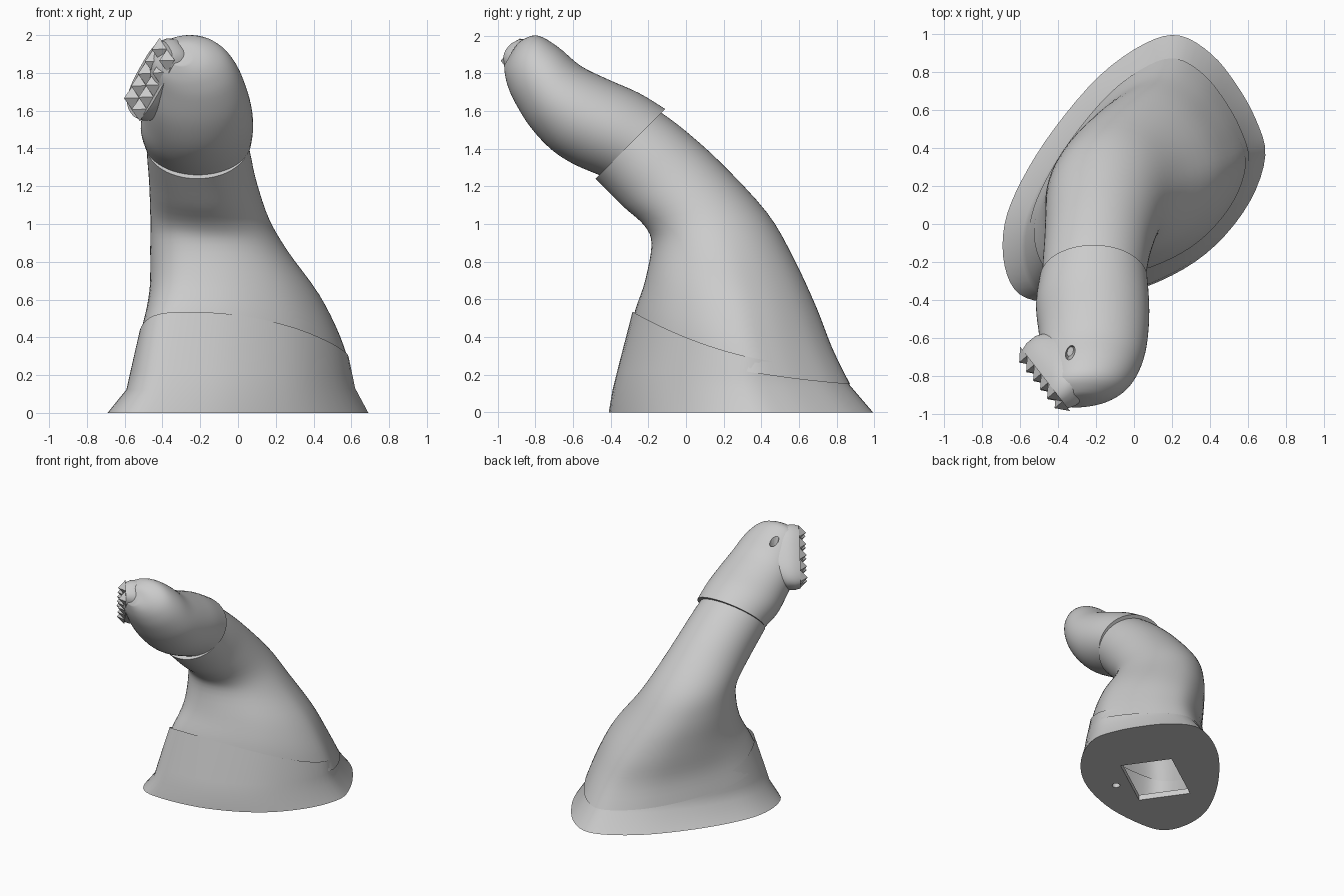
import bpy, bmesh, math
from mathutils import Vector, Matrix

cube = bpy.data.objects.get("Cube")
if cube:
    bpy.data.objects.remove(cube)

mat = bpy.data.materials.new("light_grey")
mat.use_nodes = True
GREY = (0.6, 0.6, 0.6, 1)
mat.diffuse_color = GREY
mat.node_tree.nodes["Principled BSDF"].inputs["Base Color"].default_value = GREY


def finish(bm, name, smooth=True):
    bmesh.ops.recalc_face_normals(bm, faces=bm.faces)
    me = bpy.data.meshes.new(name)
    bm.to_mesh(me)
    bm.free()
    ob = bpy.data.objects.new(name, me)
    bpy.context.collection.objects.link(ob)
    me.materials.append(mat)
    if smooth:
        bpy.ops.object.select_all(action="DESELECT")
        ob.select_set(True)
        bpy.context.view_layer.objects.active = ob
        bpy.ops.object.shade_smooth_by_angle(angle=math.radians(40))
    return ob


def catmull(p0, p1, p2, p3, t):
    return [0.5 * (2 * b + (c - a) * t + (2 * a - 5 * b + 4 * c - d) * t * t
                   + (3 * b - a - 3 * c + d) * t ** 3)
            for a, b, c, d in zip(p0, p1, p2, p3)]


# Footprint, counter-clockwise from the model's left, resampled smoothly
FOOT = [(.69, .36), (.64, .55), (.54, .73), (.41, .89), (.24, .99), (.06, .95),
        (-.18, .78), (-.42, .50), (-.59, .23), (-.68, 0), (-.68, -.22),
        (-.60, -.37), (-.42, -.41), (-.10, -.38), (.20, -.27), (.43, -.11), (.61, .12)]
N, SUB = len(FOOT), 4
SEG = N * SUB
egg = [catmull(*[FOOT[(i + k) % N] for k in (-1, 0, 1, 2)], s / SUB)
       for i in range(N) for s in range(SUB)]
egg = [(x / .69, (y - .29) / .70) for x, y in egg]


def loft(name, rings, steps=1, start_cap=False, end_cap=False):
    """Each ring: front y, front z, back y, back z, min x, max x, roundness, sag."""
    rows = []
    for i in range(len(rings) - 1):
        q = [rings[max(0, min(len(rings) - 1, i + k))] for k in (-1, 0, 1, 2)]
        rows += [catmull(*q, s / steps) for s in range(steps)]
    rows.append(rings[-1])
    bm = bmesh.new()
    loops = []
    for fy, fz, by, bz, x0, x1, rnd, sag in rows:
        loop = []
        for j, (ex, ey) in enumerate(egg):
            a = math.tau * j / SEG
            u = ex + (math.cos(a) - ex) * rnd
            v = ey + (math.sin(a) - ey) * rnd
            loop.append(bm.verts.new((
                (x0 + x1) / 2 + u * (x1 - x0) / 2,
                (fy + by) / 2 + v * (by - fy) / 2,
                (fz + bz) / 2 + v * (bz - fz) / 2 - sag * (1 - v * v))))
        loops.append(loop)
    for a, b in zip(loops, loops[1:]):
        for j in range(SEG):
            k = (j + 1) % SEG
            bm.faces.new((a[j], a[k], b[k], b[j]))
    if start_cap:
        bm.faces.new(loops[0][::-1])
    if end_cap:
        bm.faces.new(loops[-1])
    return finish(bm, name)


def cut(cutter, *targets):
    cutter.hide_render = True
    cutter.hide_set(True)
    for target in targets:
        mod = target.modifiers.new("cut", "BOOLEAN")
        mod.operation = "DIFFERENCE"
        mod.solver = "EXACT"
        mod.object = cutter


# Hollow flared foot whose collar rises toward the front
loft("base_collar", [
    (-.41, 0, .99, 0, -.69, .69, 0, 0),
    (-.39, .12, .87, .14, -.59, .62, 0, 0),
    (-.365, .22, .838, .19, -.57, .605, 0, 0),
    (-.285, .535, .803, .25, -.525, .585, .06, .08)])

# Floor plate closing the foot
plate = loft("floor_plate", [
    (-.41, 0, .99, 0, -.69, .69, 0, 0),
    (-.40, .045, .94, .045, -.645, .655, 0, 0)], 1, True, True)

# Bent arm
loft("arm", [
    (-.315, .36, .868, .15, -.55, .603, 0, .03),
    (-.275, .53, .775, .34, -.507, .54, .12, .02),
    (-.22, .70, .69, .56, -.475, .43, .4, 0),
    (-.185, .89, .57, .82, -.47, .265, .68, 0),
    (-.22, .99, .43, 1.06, -.465, .165, .95, 0),
    (-.33, 1.09, .18, 1.33, -.47, .10, 1, 0),
    (-.42, 1.18, -.01, 1.50, -.48, .07, 1, 0),
    (-.48, 1.24, -.13, 1.59, -.485, .055, 1, 0)], 4, False, True)

# Head sleeve
head = loft("head", [
    (-.46, 1.26, -.11, 1.61, -.495, .07, 1, 0),
    (-.60, 1.32, -.25, 1.695, -.515, .08, 1, 0),
    (-.72, 1.40, -.42, 1.77, -.50, .075, 1, 0),
    (-.83, 1.52, -.56, 1.84, -.49, .052, 1, 0),
    (-.91, 1.65, -.68, 1.94, -.47, .005, 1, 0),
    (-.945, 1.73, -.79, 2.0, -.45, -.06, 1, 0),
    (-.96, 1.79, -.88, 1.97, -.40, -.15, 1, 0),
    (-.965, 1.84, -.92, 1.92, -.36, -.25, 1, 0)], 4, True, True)

# Toothed striking pad: frame along its length, width and outward normal
along = Vector((.21, -.27, .37)).normalized()
out = Vector((-.27, -.21, 0)).normalized()
across = out.cross(along)
frame = Matrix((along, across, out)).transposed().to_4x4()
frame.translation = (-.468, -.815, 1.765)

# Neck swelling out of the head toward the pad
bm = bmesh.new()
prev = None
for depth, half_l, half_w in ((-.24, .13, .09), (-.17, .21, .115), (-.10, .245, .13),
                              (-.04, .25, .122), (0, .24, .105)):
    ring = []
    for j in range(40):
        a = math.tau * j / 40
        c, s = math.cos(a), math.sin(a)
        p = Vector((half_l * math.copysign(abs(c) ** .7, c),
                    half_w * math.copysign(abs(s) ** .7, s), depth))
        ring.append(bm.verts.new(frame @ p))
    if prev:
        for j in range(40):
            k = (j + 1) % 40
            bm.faces.new((prev[j], prev[k], ring[k], ring[j]))
    else:
        bm.faces.new(ring[::-1])
    prev = ring
bm.faces.new(prev)
neck = finish(bm, "pad_neck")

# Pyramid teeth, two by five
bm = bmesh.new()
size = .088
for i in range(5):
    for j in range(2):
        cx, cy = (i - 2) * size, (j - .5) * size
        bmesh.ops.create_cone(
            bm, cap_ends=True, segments=4, radius1=size * math.sqrt(.5), radius2=0, depth=.055,
            matrix=frame @ Matrix.Translation((cx, cy, .026)) @ Matrix.Rotation(math.pi / 4, 4, "Z"))
finish(bm, "pad_teeth", False)

# Small oval notch on top of the head
bm = bmesh.new()
bmesh.ops.create_cone(bm, cap_ends=True, segments=16, radius1=.02, radius2=.045, depth=.14,
                      matrix=Matrix.Translation((-.335, -.67, 1.92)) @ Matrix.Rotation(-.35, 4, "Z")
                      @ Matrix.Diagonal((.75, 1.3, 1, 1)))
cut(finish(bm, "notch_cutter", False), head, neck)

# Rectangular opening and round hole through the floor plate
bm = bmesh.new()
bmesh.ops.create_cube(bm, size=1, matrix=Matrix.Translation((-.06, .18, 0))
                      @ Matrix.Rotation(math.radians(35), 4, "Z")
                      @ Matrix.Diagonal((.54, .40, .20, 1)))
cut(finish(bm, "opening_cutter", False), plate)
bm = bmesh.new()
bmesh.ops.create_cone(bm, cap_ends=True, segments=20, radius1=.03, radius2=.03, depth=.2,
                      matrix=Matrix.Translation((.11, -.08, 0)))
cut(finish(bm, "hole_cutter", False), plate)
